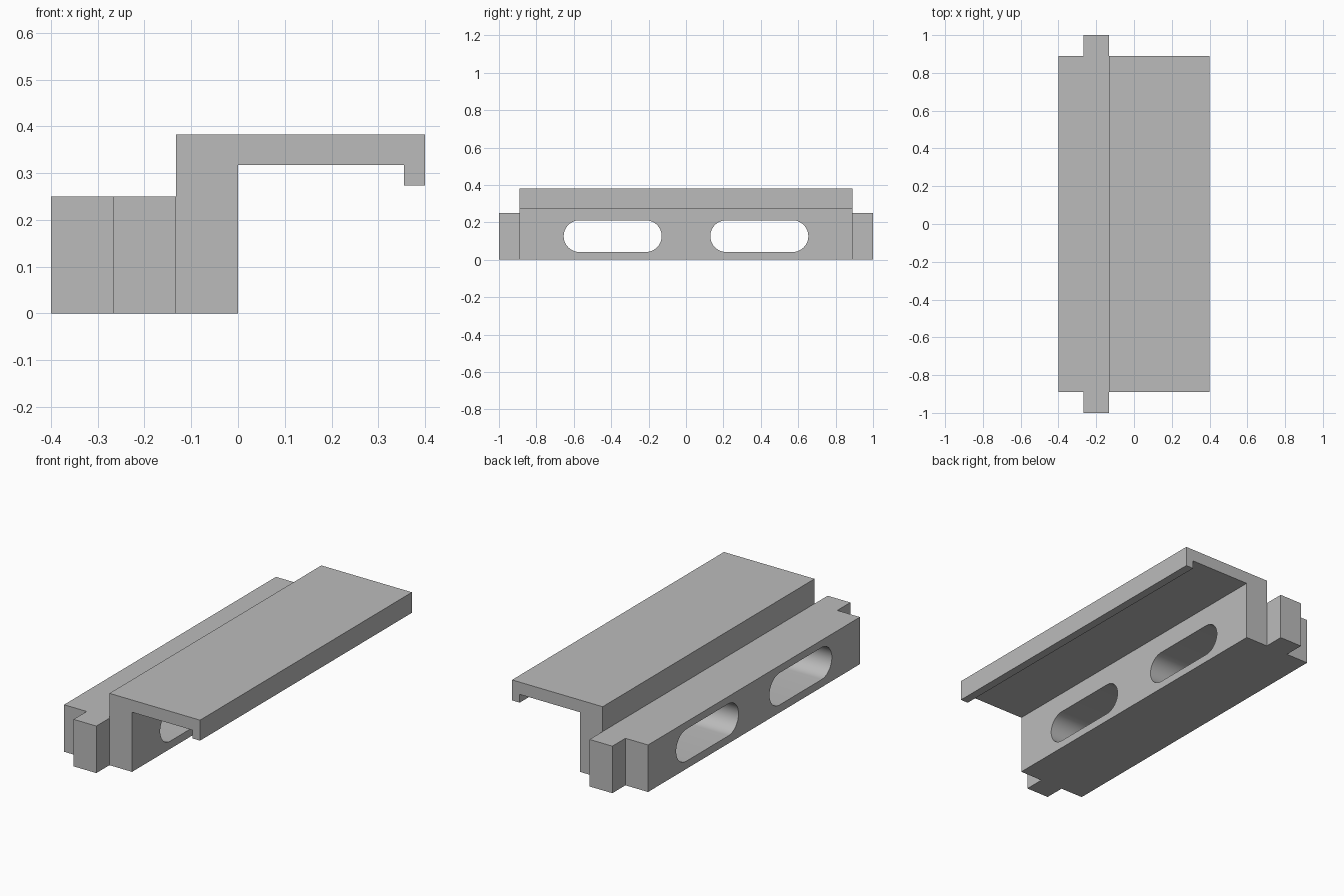
import bpy, bmesh, math

if "Cube" in bpy.data.objects:
    bpy.data.objects.remove(bpy.data.objects["Cube"])

BODY = 0.89           # half length of the rail
TAB = 0.11            # length of each end tab
X0, X1, X2, X3 = -0.4, -0.267, -0.133, 0.0
LEDGE, TOP = 0.25, 0.382

grey = bpy.data.materials.new("plain grey")
grey.use_nodes = True
colour = (0.5, 0.5, 0.5, 1)
grey.diffuse_color = colour
grey.node_tree.nodes["Principled BSDF"].inputs["Base Color"].default_value = colour


def finish(bm, name):
    bmesh.ops.recalc_face_normals(bm, faces=bm.faces)
    mesh = bpy.data.meshes.new(name)
    bm.to_mesh(mesh)
    bm.free()
    mesh.materials.append(grey)
    ob = bpy.data.objects.new(name, mesh)
    bpy.context.collection.objects.link(ob)
    return ob


def extrude(bm, faces, vec):
    res = bmesh.ops.extrude_face_region(bm, geom=faces)
    verts = [g for g in res["geom"] if isinstance(g, bmesh.types.BMVert)]
    bmesh.ops.translate(bm, verts=verts, vec=vec)


# Rail: ledge, tab strip and hooked arm share one extruded cross-section
bm = bmesh.new()
sections = [
    [(X0, 0), (X1, 0), (X1, LEDGE), (X0, LEDGE)],
    [(X1, 0), (X2, 0), (X2, LEDGE), (X1, LEDGE)],
    [(X2, 0), (X3, 0), (X3, 0.317), (0.355, 0.317), (0.355, 0.273),
     (0.4, 0.273), (0.4, TOP), (X2, TOP), (X2, LEDGE)],
]
for pts in sections:
    bm.faces.new([bm.verts.new((x, -BODY, z)) for x, z in pts])
bmesh.ops.remove_doubles(bm, verts=bm.verts, dist=0.0001)
extrude(bm, bm.faces[:], (0, 2 * BODY, 0))
bmesh.ops.recalc_face_normals(bm, faces=bm.faces)

# End tabs grow out of the middle strip
for side in (-1, 1):
    ends = [f for f in bm.faces if f.normal.y * side > 0.9
            and X1 < f.calc_center_median().x < X2]
    extrude(bm, ends, (0, side * TAB, 0))
bmesh.ops.dissolve_limit(bm, angle_limit=0.01, verts=bm.verts, edges=bm.edges)
rail = finish(bm, "hooked_rail")

# Two rounded slots through the rail
R, STRAIGHT, N = 0.085, 0.177, 24
for side, label in ((-1, "front"), (1, "back")):
    bm = bmesh.new()
    ring = []
    for end in (1, -1):
        for i in range(N + 1):
            a = math.pi * i / N - math.pi / 2
            y = side * 0.392 + end * (STRAIGHT + R * math.cos(a))
            ring.append(bm.verts.new((-0.5, y, 0.126 + end * R * math.sin(a))))
    extrude(bm, [bm.faces.new(ring)], (0.6, 0, 0))
    cutter = finish(bm, label + "_slot_cutter")
    cutter.hide_render = True
    cutter.hide_viewport = True
    cut = rail.modifiers.new(label + " slot", "BOOLEAN")
    cut.operation = "DIFFERENCE"
    cut.solver = "EXACT"
    cut.object = cutter

# Bake the slots, then smooth only their rounded ends
bpy.context.view_layer.objects.active = rail
rail.select_set(True)
for name in [m.name for m in rail.modifiers]:
    bpy.ops.object.modifier_apply(modifier=name)
for ob in [o for o in bpy.data.objects if o.name.endswith("_slot_cutter")]:
    bpy.data.objects.remove(ob)
bpy.ops.object.shade_smooth_by_angle(angle=math.radians(30))
